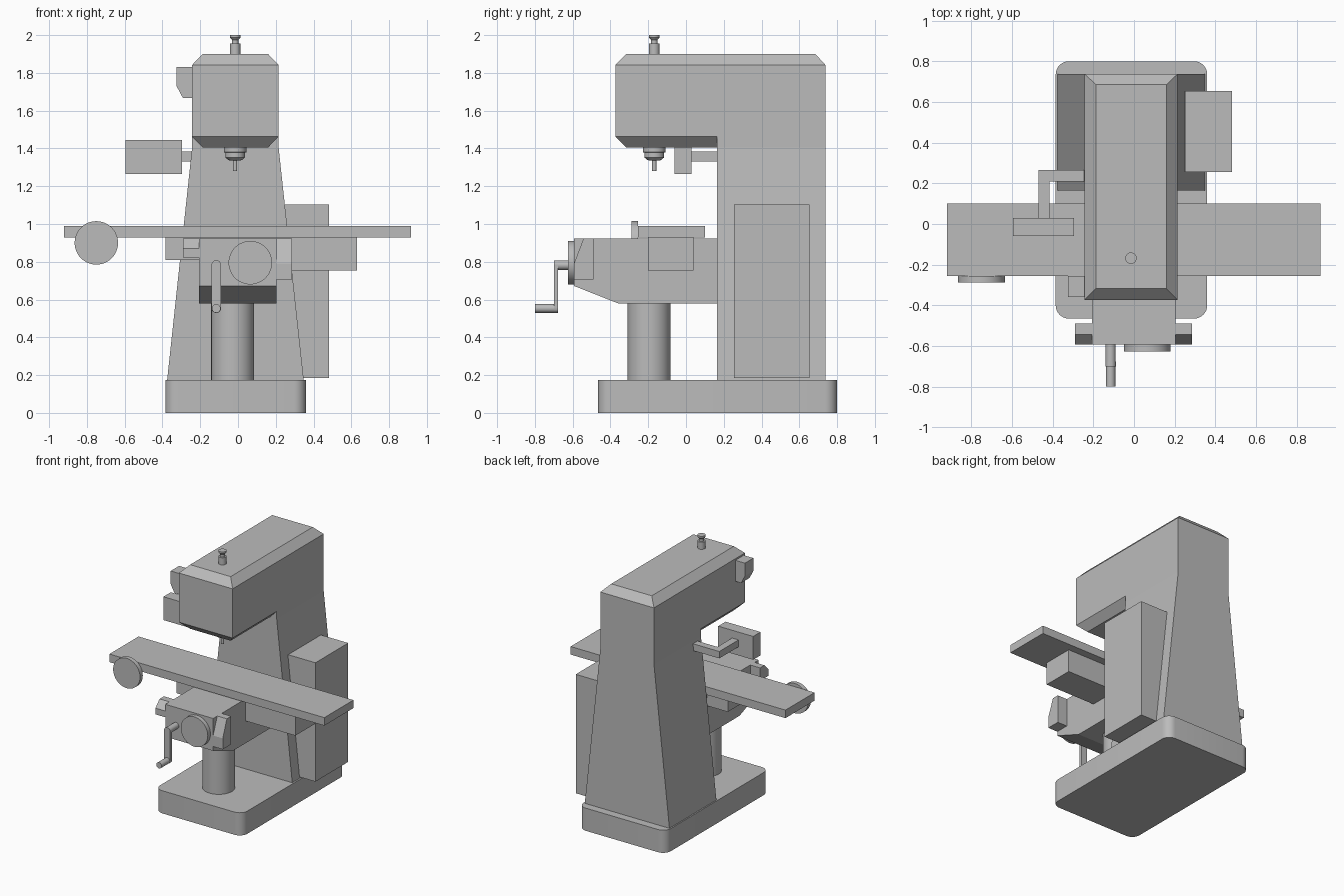
import bpy, bmesh, math
from mathutils import Vector, Matrix

if "Cube" in bpy.data.objects:
    bpy.data.objects.remove(bpy.data.objects["Cube"])

grey = bpy.data.materials.new("machine grey")
grey.diffuse_color = (0.5, 0.5, 0.5, 1)
grey.use_nodes = True
grey.node_tree.nodes["Principled BSDF"].inputs["Base Color"].default_value = grey.diffuse_color


def finish(name, bm, smooth=False):
    bmesh.ops.recalc_face_normals(bm, faces=bm.faces)
    me = bpy.data.meshes.new(name)
    bm.to_mesh(me)
    bm.free()
    me.materials.append(grey)
    ob = bpy.data.objects.new(name, me)
    bpy.context.collection.objects.link(ob)
    if smooth:
        bpy.ops.object.select_all(action='DESELECT')
        ob.select_set(True)
        bpy.context.view_layer.objects.active = ob
        bpy.ops.object.shade_smooth_by_angle(angle=math.radians(30))
    return ob


def skin(name, rings, smooth=False, bottom=True, top=True):
    """Bridge matching rings of points, with optional end caps."""
    bm = bmesh.new()
    vs = [[bm.verts.new(p) for p in r] for r in rings]
    n = len(rings[0])
    for a, b in zip(vs, vs[1:]):
        for i in range(n):
            j = (i + 1) % n
            bm.faces.new((a[i], a[j], b[j], b[i]))
    if bottom:
        bm.faces.new(vs[0])
    if top:
        bm.faces.new(vs[-1])
    return finish(name, bm, smooth)


def rects(name, *levels, **kw):
    """Loft of rectangles, each given as (z, x0, x1, y0, y1)."""
    return skin(name, [[(x0, y0, z), (x1, y0, z), (x1, y1, z), (x0, y1, z)]
                       for z, x0, x1, y0, y1 in levels], **kw)


def box(name, x0, x1, y0, y1, z0, z1):
    return rects(name, (z0, x0, x1, y0, y1), (z1, x0, x1, y0, y1))


def side_profile(name, x0, x1, pts):
    """(y, z) profile extruded along x."""
    return skin(name, [[(x, y, z) for y, z in pts] for x in (x0, x1)])


def front_profile(name, y0, y1, pts):
    """(x, z) profile extruded along y."""
    return skin(name, [[(x, y, z) for x, z in pts] for y in (y0, y1)])


def lathe(name, origin, prof, axis='Z', n=40):
    """Turned part: profile of (radius, distance along axis)."""
    rings = []
    for r, h in prof:
        ring = []
        for i in range(n):
            a = 2 * math.pi * i / n
            c, s = r * math.cos(a), r * math.sin(a)
            local = Vector((c, s, h)) if axis == 'Z' else Vector((c, h, s))
            ring.append(Vector(origin) + local)
        rings.append(ring)
    return skin(name, rings, smooth=True)


# base plinth with rounded corners
def rounded(x0, x1, y0, y1, r, z, seg=8):
    pts = []
    for k, (cx, cy) in enumerate([(x1 - r, y1 - r), (x0 + r, y1 - r),
                                  (x0 + r, y0 + r), (x1 - r, y0 + r)]):
        for i in range(seg + 1):
            a = math.pi / 2 * (k + i / seg)
            pts.append((cx + r * math.cos(a), cy + r * math.sin(a), z))
    return pts


skin("base", [rounded(-0.385, 0.36, -0.465, 0.80, 0.065, z) for z in (0, 0.175)], smooth=True)

# tapered column and bevelled head
X0, X1, YB, YC, YF = -0.243, 0.215, 0.738, 0.165, -0.373
rects("column", (0.175, -0.375, 0.348, YC, YB), (1.405, X0, X1, YC, YB),
      (1.462, X0, X1, YC, YB), top=False)
rects("head_underside", (1.405, X0 + .056, X1 - .056, YF + .056, YC),
      (1.462, X0, X1, YF, YC), top=False)
rects("head", (1.462, X0, X1, YF, YB), (1.842, X0, X1, YF, YB),
      (1.90, X0 + .056, X1 - .056, YF + .056, YB - .053), bottom=False)

# spindle, cutter and drawbar
lathe("spindle", (-0.015, -0.168, 0), [(0.011, 1.28), (0.011, 1.335), (0.036, 1.338), (0.052, 1.352),
                                       (0.052, 1.378), (0.06, 1.38), (0.06, 1.406)])
lathe("drawbar", (-0.015, -0.168, 0), [(0.028, 1.895), (0.028, 1.955), (0.017, 1.956), (0.017, 1.975),
                                       (0.028, 1.987), (0.028, 2.0)])

# control box on the head
front_profile("head_switch_box", -0.358, -0.255,
              [(X0, 1.83), (-0.325, 1.83), (-0.325, 1.73), (-0.292, 1.668), (X0, 1.668)])

# readout on an L-shaped arm
skin("readout_arm", [[(x, y, z) for x, y in ((-0.24, 0.265), (-0.47, 0.265), (-0.47, 0.02), (-0.415, 0.02),
                                             (-0.415, 0.21), (-0.24, 0.21))] for z in (1.332, 1.385)])
box("readout", -0.595, -0.296, -0.06, 0.03, 1.265, 1.445)

# electrical cabinet
box("electrical_cabinet", 0.25, 0.483, 0.255, 0.655, 0.185, 1.103)

# knee, its support post and front control pods
side_profile("knee", -0.206, 0.203, [(YC, 0.922), (-0.593, 0.922), (-0.593, 0.672), (-0.36, 0.58), (YC, 0.58)])
lathe("support_post", (-0.028, -0.195, 0), [(0.114, 0.175), (0.114, 0.581)])
side_profile("right_pod", 0.203, 0.285, [(-0.49, 0.922), (-0.543, 0.922), (-0.593, 0.79),
                                         (-0.593, 0.705), (-0.49, 0.705)])
side_profile("left_pod", -0.29, -0.206, [(-0.49, 0.922), (-0.543, 0.922), (-0.593, 0.87),
                                         (-0.593, 0.822), (-0.49, 0.822)])

# table, saddle and feed drive
box("table", -0.92, 0.916, -0.255, 0.10, 0.928, 0.99)
box("saddle", -0.385, 0.20, -0.20, 0.04, 0.81, 0.93)
box("feed_drive", 0.20, 0.63, -0.20, 0.04, 0.753, 0.93)

# handwheels
for name, x, y, z in (("table_handwheel", -0.75, -0.255, 0.90), ("knee_handwheel", 0.065, -0.593, 0.795)):
    lathe(name, (x, y, z), [(0.115, 0), (0.115, -0.033)], 'Y', 48)

# crank
lathe("crank_shaft", (-0.115, 0, 0.782), [(0.025, -0.593), (0.025, -0.69)], 'Y', 24)
lathe("crank_grip", (-0.115, 0, 0.553), [(0.023, -0.68), (0.023, -0.80)], 'Y', 24)
arm = []
for i in range(26):
    a = 2 * math.pi * (i + 0.5) / 26
    arm.append((-0.115 + 0.026 * math.cos(a), (0.782 if math.sin(a) > 0 else 0.555) + 0.026 * math.sin(a)))
front_profile("crank_arm", -0.70, -0.677, arm)
